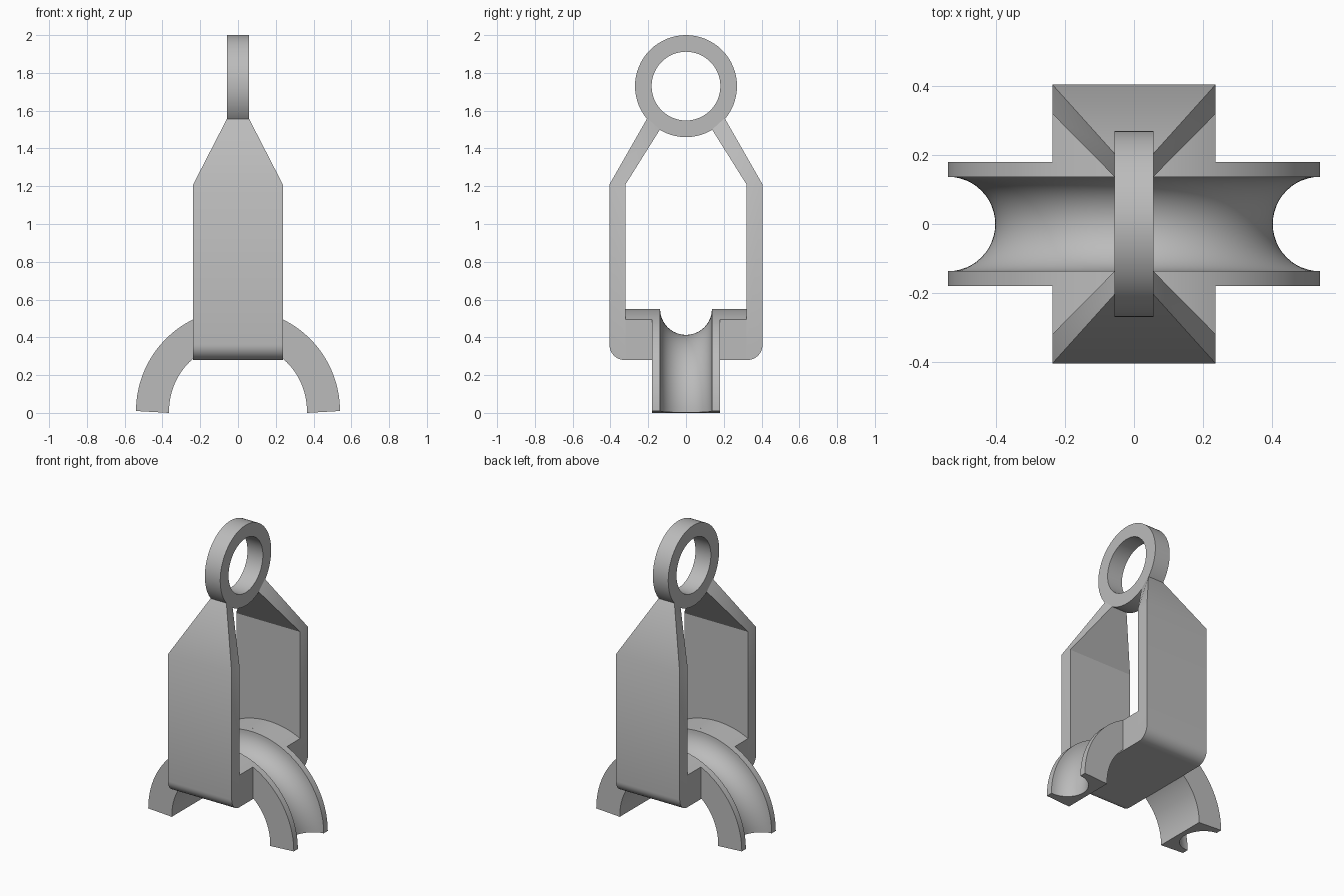
import bpy, bmesh
from math import sin, cos, pi, sqrt

if "Cube" in bpy.data.objects:
    bpy.data.objects.remove(bpy.data.objects["Cube"], do_unlink=True)

GREY = (0.5, 0.5, 0.5, 1)
mat = bpy.data.materials.new("plain grey")
mat.use_nodes = True
mat.diffuse_color = GREY
mat.node_tree.nodes["Principled BSDF"].inputs["Base Color"].default_value = GREY

W = 0.237            # half width of the hanger
BOTTOM = 0.28        # underside of the hanger
AXIS_Z = 0.01        # axis height of the saddle arch
R_OUT, R_IN = 0.54, 0.365
SADDLE_Y = 0.18      # half width of the saddle arch


def finish(bm, name, mirror=False):
    bmesh.ops.recalc_face_normals(bm, faces=bm.faces[:])
    mesh = bpy.data.meshes.new(name)
    bm.to_mesh(mesh)
    bm.free()
    mesh.materials.append(mat)
    ob = bpy.data.objects.new(name, mesh)
    bpy.context.collection.objects.link(ob)
    bpy.ops.object.select_all(action='DESELECT')
    ob.select_set(True)
    bpy.context.view_layer.objects.active = ob
    bpy.ops.object.shade_smooth_by_angle(angle=pi / 6)
    if mirror:
        mod = ob.modifiers.new("Mirror", 'MIRROR')
        mod.use_axis = (False, True, False)
    return ob


def prism(points, vector):
    """Closed polygon extruded along a vector."""
    bm = bmesh.new()
    face = bm.faces.new([bm.verts.new(p) for p in points])
    geom = bmesh.ops.extrude_face_region(bm, geom=[face])["geom"]
    moved = [v for v in geom if isinstance(v, bmesh.types.BMVert)]
    bmesh.ops.translate(bm, verts=moved, vec=vector)
    return bm


def sweep(profile, place, steps, closed):
    """Closed (radius, offset) profile swept around an axis."""
    bm = bmesh.new()
    count = steps if closed else steps + 1
    rings = [[bm.verts.new(place(r, o, i)) for r, o in profile] for i in range(count)]
    n = len(profile)
    for i in range(steps):
        a, b = rings[i], rings[(i + 1) % count]
        for j in range(n):
            k = (j + 1) % n
            bm.faces.new((a[j], a[k], b[k], b[j]))
    if not closed:
        bm.faces.new(rings[0])
        bm.faces.new(rings[-1])
    return bm


# Lifting ring
def ring_point(r, o, i):
    t = 2 * pi * i / 64
    return (o, r * sin(t), 1.73 + r * cos(t))


finish(sweep([(0.182, -0.057), (0.27, -0.057), (0.27, 0.057), (0.182, 0.057)],
             ring_point, 64, True), "lifting_ring")


# Grooved saddle arch
def arch_point(r, o, i):
    t = pi * i / 64
    drop = 0.01 * (R_OUT - r) / (R_OUT - R_IN) if i in (0, 64) else 0
    return (r * cos(t), o, AXIS_Z + r * sin(t) - drop)


groove = [(R_OUT - 0.137 * sin(pi * k / 24), -0.137 * cos(pi * k / 24)) for k in range(25)]
section = [(R_IN, -SADDLE_Y), (R_OUT, -SADDLE_Y)] + groove + \
          [(R_OUT, SADDLE_Y), (R_IN, SADDLE_Y)]
finish(sweep(section, arch_point, 64, False), "saddle_arch")


# Side plates with rounded lower edge and tapering arm
rad = 0.08
plate = [(-W, 0.32, 1.21), (-W, 0.32, BOTTOM)]
for k in range(13):
    t = pi / 2 * k / 12
    plate.append((-W, 0.405 - rad + rad * sin(t), BOTTOM + rad - rad * cos(t)))
plate.append((-W, 0.405, 1.21))
bm = prism(plate, (2 * W, 0, 0))
top = next(f for f in bm.faces if all(v.co.z > 1.2 for v in f.verts))
arm = bmesh.ops.extrude_face_region(bm, geom=[top])["geom"]
if top.is_valid:
    bm.faces.remove(top)
arm_verts = [v for v in arm if isinstance(v, bmesh.types.BMVert)]
for v in arm_verts:
    outer = v.co.y > 0.36
    v.co = (0.057 if v.co.x > 0 else -0.057,
            0.205 if outer else 0.138, 1.56 if outer else 1.5)
for side in (-1, 1):
    low = min((v for v in bm.verts if v.co.z > 1.2 and v.co.z < 1.25 and v.co.x * side > 0),
              key=lambda v: v.co.y)
    high = max((v for v in arm_verts if v.co.x * side > 0), key=lambda v: v.co.y)
    bmesh.ops.connect_vert_pair(bm, verts=[low, high])
finish(bm, "side_plates", mirror=True)


# Cradle blocks under and beside the saddle
def cradle(radius, y0, y1):
    pts = [(-W, y0, BOTTOM), (W, y0, BOTTOM)]
    for k in range(25):
        x = W - 2 * W * k / 24
        pts.append((x, y0, AXIS_Z + sqrt(radius ** 2 - x ** 2)))
    return prism(pts, (0, y1 - y0, 0))


finish(cradle(R_OUT, SADDLE_Y, 0.32), "cradle_flanks", mirror=True)
finish(cradle(0.385, -SADDLE_Y, SADDLE_Y), "cradle_core")
